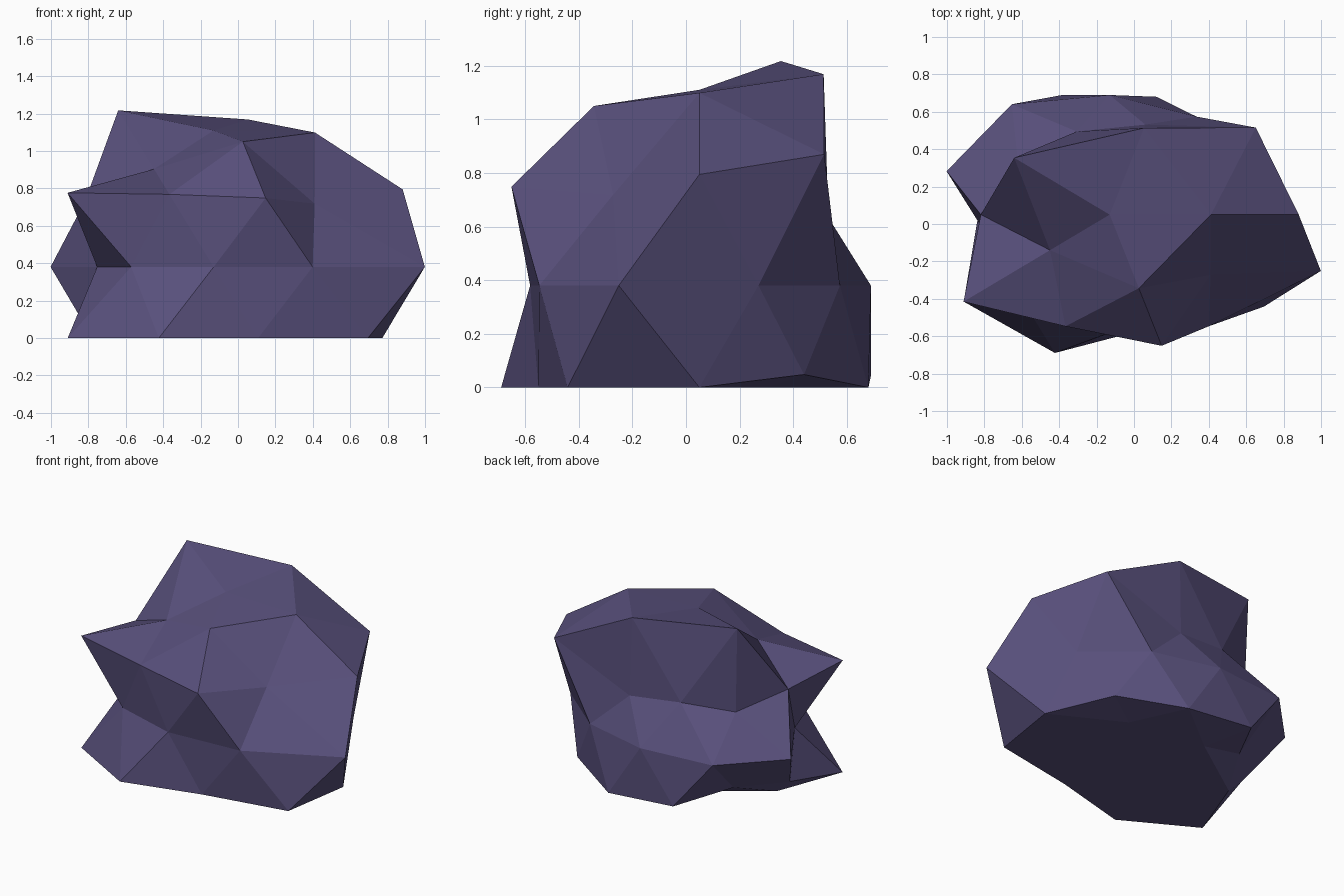
import bpy, bmesh, math

# Remove the default cube
cube = bpy.data.objects.get("Cube")
if cube:
    bpy.data.objects.remove(cube, do_unlink=True)

# Stone colour
stone = bpy.data.materials.new("dusky violet stone")
stone.use_nodes = True
colour = (0.098, 0.08, 0.2, 1)
stone.diffuse_color = colour
bsdf = next(n for n in stone.node_tree.nodes if n.type == 'BSDF_PRINCIPLED')
bsdf.inputs["Base Color"].default_value = colour
bsdf.inputs["Roughness"].default_value = 0.9

# Bulge of the boulder: radius around each ring, (start angle, step, radii)
RINGS = {
    "top": (0, 72, [1.03, 1.13, 1.2, .75, .96]),
    "shoulder": (0, 36, [1.13, 1.135, .69, .67, .68, .81, 1.08, .9, 1.005, .785]),
    "waist": (18, 36, [.87, .79, .78, .89, .917, .655, .75, .77, .9, 1.187]),
    "foot": (0, 36, [1.06, .905, .95, .917, .67, .785, 1.134, 1.06, .905, 1.14]),
    "underside": (36, 72, [1, .8, 1.15, 1, 1]),
}
POLE = 0.89
CENTRE = (-0.13, 0.05, 0.38)
SQUASH = (1, 0.82, 0.82)


def bulge(direction):
    """Radius of the boulder in one direction of the base sphere."""
    z = direction.z
    if abs(z) > 0.95:
        return POLE
    if abs(z) < 0.2:
        ring = "waist"
    elif z > 0:
        ring = "top" if z > 0.7 else "shoulder"
    else:
        ring = "underside" if z < -0.7 else "foot"
    start, step, radii = RINGS[ring]
    angle = math.degrees(math.atan2(direction.y, direction.x))
    return radii[round((angle - start) / step) % len(radii)]


# Boulder: a faceted sphere pushed in and out, cut flat at the ground
bm = bmesh.new()
bmesh.ops.create_icosphere(bm, subdivisions=2, radius=1)
for v in bm.verts:
    r = bulge(v.co.normalized())
    v.co = [c + s * r * d for c, s, d in zip(CENTRE, SQUASH, v.co)]
    v.co.z = max(v.co.z, 0)
bmesh.ops.recalc_face_normals(bm, faces=bm.faces)

mesh = bpy.data.meshes.new("boulder")
bm.to_mesh(mesh)
bm.free()
mesh.materials.append(stone)
boulder = bpy.data.objects.new("boulder", mesh)
bpy.context.collection.objects.link(boulder)
